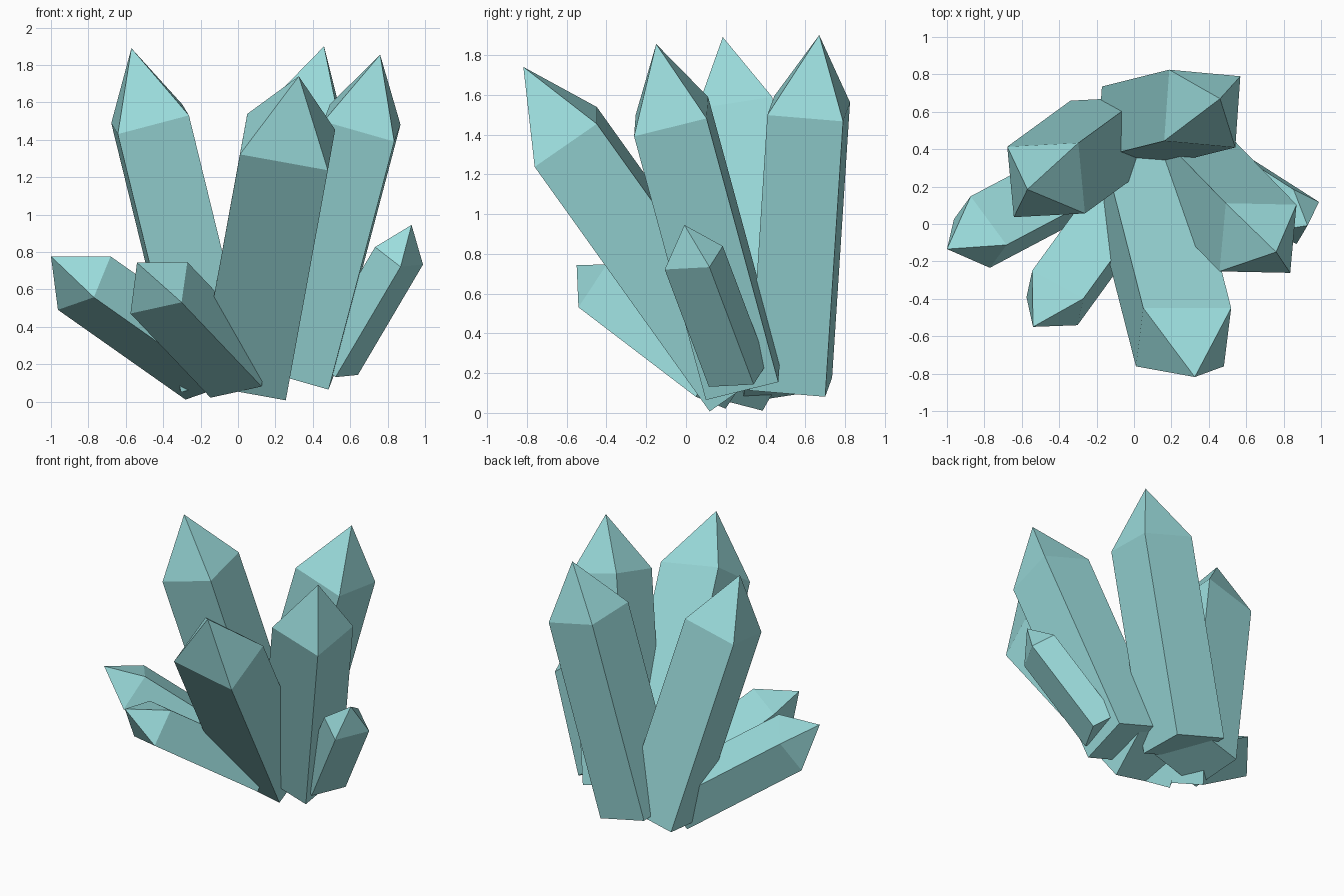
import bpy
import bmesh
from mathutils import Vector

if "Cube" in bpy.data.objects:
    bpy.data.objects.remove(bpy.data.objects["Cube"])

mat = bpy.data.materials.new("teal_crystal")
mat.diffuse_color = (0.33, 0.72, 0.72, 1)
mat.use_nodes = True
mat.node_tree.nodes["Principled BSDF"].inputs["Base Color"].default_value = mat.diffuse_color


def crystal(name, base, shoulder, tip, side, depth):
    """Four-sided leaning prism closed by a pointed pyramid."""
    base, shoulder, tip, u = map(Vector, (base, shoulder, tip, side))
    w = (shoulder - base).cross(u).normalized() * depth
    bm = bmesh.new()
    rings = []
    for c in (base, shoulder):
        rings.append([bm.verts.new(c + u * a / 2 + w * b / 2)
                      for a, b in ((-1, -1), (1, -1), (1, 1), (-1, 1))])
    low, high = rings
    peak = bm.verts.new(tip)
    bm.faces.new(low)
    for i in range(4):
        j = (i + 1) % 4
        bm.faces.new((low[i], low[j], high[j], high[i]))
        bm.faces.new((high[i], high[j], peak))
    bmesh.ops.recalc_face_normals(bm, faces=bm.faces)
    me = bpy.data.meshes.new(name)
    bm.to_mesh(me)
    bm.free()
    me.materials.append(mat)
    bpy.context.collection.objects.link(bpy.data.objects.new(name, me))


# Tall crystals: base centre, shoulder centre, tip, width vector, depth
crystal("left_tall_crystal", (-.132, .481, .13), (-.47, .235, 1.51),
        (-.57, .185, 1.89), (.38, .02, .10), .383)
crystal("back_tall_crystal", (.005, .527, .145), (.365, .617, 1.53),
        (.46, .67, 1.90), (.38, -.035, -.096), .383)
crystal("right_tall_crystal", (.312, .286, .164), (.663, -.075, 1.49),
        (.76, -.15, 1.855), (.378, -.008, -.108), .377)
crystal("front_tall_crystal", (.04, .275, .158), (.265, -.605, 1.388),
        (.325, -.818, 1.74), (.47, 0, -.085), .382)

# Small crystals around the foot
crystal("left_small_crystal", (-.14, .317, .154), (-.822, -.043, .634),
        (-1.0, -.134, .777), (.192, -.26, .067), .266)
crystal("front_small_crystal", (.005, .195, .159), (-.423, -.395, .609),
        (-.54, -.55, .743), (.273, -.15, .06), .26)
crystal("right_small_crystal", (.513, .261, .19), (.861, .039, .78),
        (.928, -.008, .945), (.12, .225, .012), .185)
